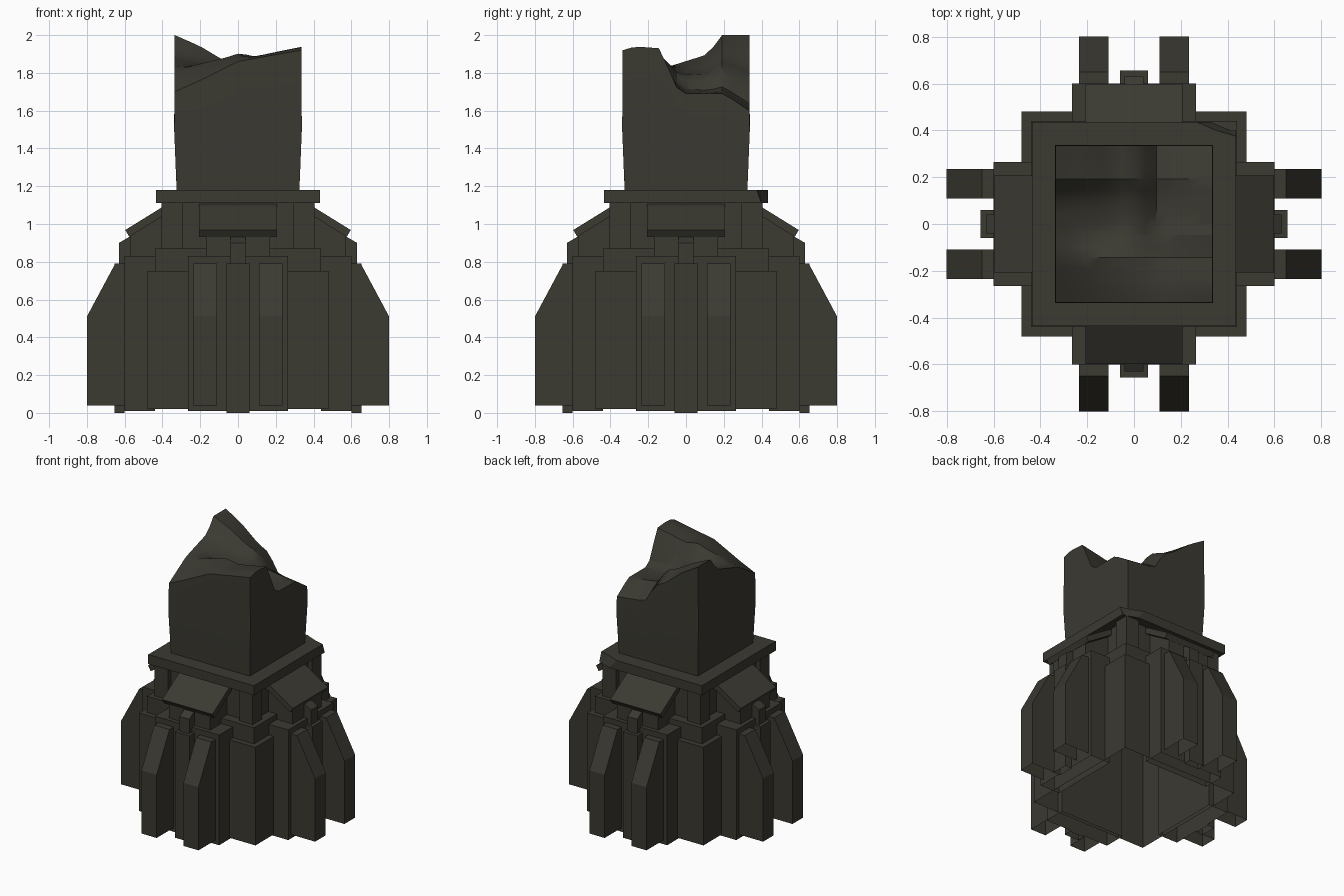
import bpy, bmesh, math
from mathutils import Matrix, Vector

if "Cube" in bpy.data.objects:
    bpy.data.objects.remove(bpy.data.objects["Cube"])

stone = bpy.data.materials.new("dark olive stone")
stone.diffuse_color = (0.043, 0.041, 0.031, 1)
stone.use_nodes = True
stone.node_tree.nodes["Principled BSDF"].inputs["Base Color"].default_value = stone.diffuse_color


def finish(bm, name):
    bmesh.ops.recalc_face_normals(bm, faces=bm.faces)
    # hollow underside: remove faces lying on the ground
    low = [f for f in bm.faces if all(v.co.z < 0.05 for v in f.verts)]
    bmesh.ops.delete(bm, geom=low, context='FACES')
    me = bpy.data.meshes.new(name)
    bm.to_mesh(me)
    bm.free()
    me.materials.append(stone)
    ob = bpy.data.objects.new(name, me)
    bpy.context.collection.objects.link(ob)
    return ob


def prism(bm, profile, x0, x1, angle=0.0):
    """Extrude an (outward, z) profile from x0 to x1, facing -y, then turn it."""
    rot = Matrix.Rotation(angle, 3, 'Z')
    a, b = [[bm.verts.new(rot @ Vector((x, -r, z))) for r, z in profile] for x in (x0, x1)]
    bm.faces.new(a)
    bm.faces.new(b[::-1])
    n = len(a)
    for i in range(n):
        j = (i + 1) % n
        bm.faces.new((a[i], b[i], b[j], a[j]))


def rect(r0, r1, z0, z1):
    return [(r0, z0), (r1, z0), (r1, z1), (r0, z1)]


def four_sides(name, profile, spans):
    bm = bmesh.new()
    for k in range(4):
        for x0, x1 in spans:
            prism(bm, profile, x0, x1, k * math.pi / 2)
    return finish(bm, name)


def square(name, h, z0, z1):
    bm = bmesh.new()
    prism(bm, rect(-h, h, z0, z1), -h, h)
    return finish(bm, name)


# Lower body and stepped core
square("lower_body", 0.48, 0.02, 0.75)
square("upper_step", 0.44, 0.75, 0.87)
square("recessed_core", 0.37, 0.87, 1.11)
four_sides("corner_pillars", rect(0.295, 0.405, 0.87, 1.11), [(0.295, 0.405)])

# Projecting bays on every side
four_sides("side_bay", rect(0.44, 0.60, 0.01, 0.83), [(-0.265, 0.265)])
four_sides("centre_pilaster", rect(0.60, 0.655, 0.0, 0.79), [(-0.06, 0.06)])
four_sides("buttresses", [(0.60, 0.04), (0.80, 0.04), (0.80, 0.51), (0.65, 0.79), (0.60, 0.79)],
           [(-0.235, -0.11), (0.11, 0.235)])
four_sides("roof_support", [(0.37, 0.83), (0.57, 0.83), (0.57, 0.94), (0.37, 1.06)], [(-0.17, 0.17)])
four_sides("keystone", [(0.55, 0.79), (0.63, 0.79), (0.63, 0.90), (0.57, 0.935)], [(-0.04, 0.04)])
four_sides("sloped_roof", [(0.37, 1.06), (0.575, 0.932), (0.597, 0.968), (0.40, 1.09), (0.37, 1.105)],
           [(-0.207, 0.207)])

# Cornice slab with one chipped corner
bm = bmesh.new()
outline = [(-0.435, -0.435), (0.435, -0.435), (0.435, 0.375), (0.35, 0.40), (0.27, 0.435), (-0.435, 0.435)]
lo = [bm.verts.new((x, y, 1.11)) for x, y in outline]
hi = [bm.verts.new((x, y, 1.18)) for x, y in outline]
lo[3].co.xy = (0.41, 0.40)
lo[2].co.y = 0.40
lo[4].co.x = 0.33
bm.faces.new(lo[::-1])
bm.faces.new(hi)
for i in range(6):
    j = (i + 1) % 6
    bm.faces.new((lo[i], lo[j], hi[j], hi[i]))
bmesh.ops.triangulate(bm, faces=[f for f in bm.faces if f.calc_area() < 0.02])
finish(bm, "chipped_cornice")

# Broken shaft: edge heights along each side, blended across the top
FRONT = [(-1, 1.70), (-0.6, 1.76), (0, 1.86), (0.65, 1.90), (1, 1.92)]
BACK = [(-1, 2.0), (-0.6, 1.92), (-0.2, 1.81), (0.05, 1.77), (0.3, 1.63), (1, 1.60)]
LEFT = [(-1, 1.70), (-0.4, 1.82), (0.36, 1.90), (0.55, 2.0), (1, 2.0)]
RIGHT = [(-1, 1.92), (-0.8, 1.94), (-0.42, 1.93), (-0.1, 1.69), (0.6, 1.69), (1, 1.60)]


def along(pts, t):
    for (a, za), (b, zb) in zip(pts, pts[1:]):
        if t <= b:
            return za + (zb - za) * (t - a) / (b - a)
    return pts[-1][1]


def top_height(u, v):
    s, t = (u + 1) / 2, (v + 1) / 2
    z = (1 - t) * along(FRONT, u) + t * along(BACK, u)
    z += (1 - s) * along(LEFT, v) + s * along(RIGHT, v)
    z -= (1 - s) * (1 - t) * 1.70 + s * (1 - t) * 1.92 + (1 - s) * t * 2.0 + s * t * 1.60
    return z


N = 14
bm = bmesh.new()
grid = {}
for i in range(N + 1):
    for j in range(N + 1):
        u, v = 2 * i / N - 1, 2 * j / N - 1
        grid[i, j] = bm.verts.new((u * 0.335, v * 0.335, top_height(u, v)))
for i in range(N):
    for j in range(N):
        bm.faces.new((grid[i, j], grid[i + 1, j], grid[i + 1, j + 1], grid[i, j + 1]))
ring = ([(i, 0) for i in range(N)] + [(N, j) for j in range(N)] +
        [(i, N) for i in range(N, 0, -1)] + [(0, j) for j in range(N, 0, -1)])
upper = [grid[k] for k in ring]
for half, z in ((0.338, 1.5), (0.325, 1.18)):
    lower = [bm.verts.new(((2 * i / N - 1) * half, (2 * j / N - 1) * half, z)) for i, j in ring]
    for a in range(len(ring)):
        b = (a + 1) % len(ring)
        bm.faces.new((upper[a], lower[a], lower[b], upper[b]))
    upper = lower
shaft = finish(bm, "broken_shaft")
bpy.context.view_layer.objects.active = shaft
shaft.select_set(True)
bpy.ops.object.shade_smooth_by_angle(angle=math.radians(30))
